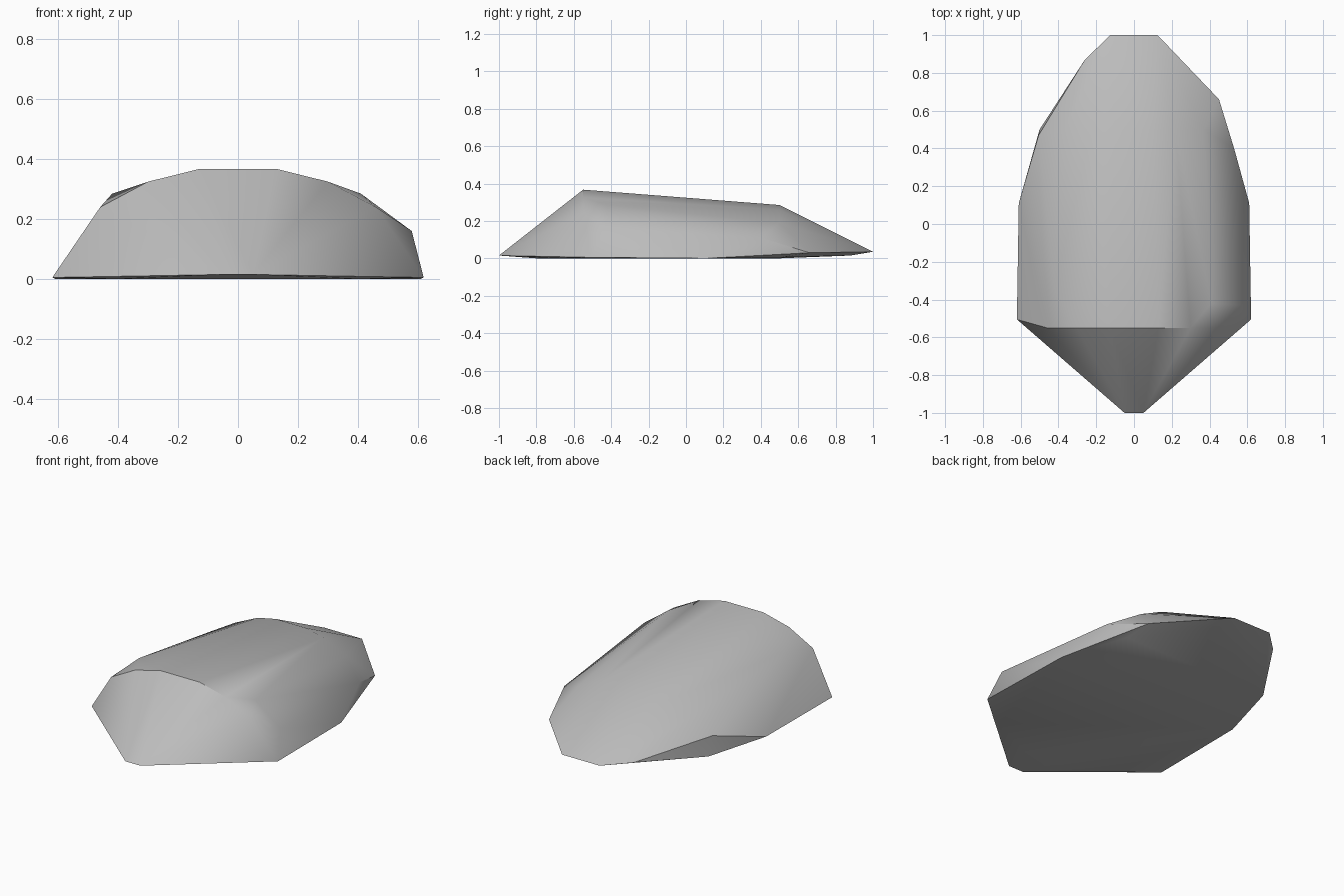
import bpy
import bmesh

# Remove the default object
default_cube = bpy.data.objects.get("Cube")
if default_cube:
    bpy.data.objects.remove(default_cube, do_unlink=True)


def make_material(name, colour):
    material = bpy.data.materials.new(name)
    material.use_nodes = True
    material.diffuse_color = colour
    shader = material.node_tree.nodes["Principled BSDF"]
    shader.inputs["Base Color"].default_value = colour
    return material


def mirrored(points):
    """Return the points together with their reflection across the centre plane."""
    return points + [(-x, y, z) for x, y, z in points]


def section(y, half_profile):
    """Symmetric cross-section at depth y from (x, z) pairs."""
    return mirrored([(x, y, z) for x, z in half_profile])


def hull_object(name, points, material):
    """Wrap the corner points in a tight faceted skin."""
    mesh = bpy.data.meshes.new(name)
    shape = bmesh.new()
    for point in points:
        shape.verts.new(point)
    result = bmesh.ops.convex_hull(shape, input=shape.verts)
    spare = {item for item in result["geom_interior"] + result["geom_unused"]
             if isinstance(item, bmesh.types.BMVert)}
    bmesh.ops.delete(shape, geom=list(spare), context="VERTS")
    bmesh.ops.recalc_face_normals(shape, faces=shape.faces)
    shape.to_mesh(mesh)
    shape.free()
    mesh.materials.append(material)
    rock = bpy.data.objects.new(name, mesh)
    bpy.context.collection.objects.link(rock)
    return rock


corners = []

# Pointed front lip and the arched crest behind it
corners += section(-1, [(0.05, 0.015)])
corners += section(-0.55, [(0.13, 0.367), (0.3, 0.325), (0.46, 0.24)])

# Shoulders just behind the crest
corners += [(0.41, -0.42, 0.285), (-0.42, -0.34, 0.285), (0.58, -0.43, 0.16)]

# Widest line along the ground
corners += section(-0.505, [(0.62, 0.005)])
corners += section(0.11, [(0.61, 0)])

# Rear arch where the back starts to slope down
corners += section(0.5, [(0.1, 0.285), (0.22, 0.26), (0.37, 0.19)])
corners += [(0.53, 0.4, 0.11), (-0.505, 0.47, 0.115)]

# Thin rear edge
corners += section(1, [(0.125, 0.035)])
corners += [(0.45, 0.66, 0.03), (-0.26, 0.87, 0.04)]

# Slightly bellied underside
corners += section(-0.8, [(0.1, 0)])
corners += section(-0.66, [(0.41, 0)])
corners += section(0.88, [(0.15, 0.015)])
corners += [(0.47, 0.5, 0.005), (-0.5, 0.5, 0)]

stone_grey = make_material("stone grey", (0.5, 0.5, 0.5, 1))
boulder = hull_object("flat_boulder", corners, stone_grey)

# Soft facets with crisp edges at the crest and base
bpy.ops.object.select_all(action="DESELECT")
boulder.select_set(True)
bpy.context.view_layer.objects.active = boulder
bpy.ops.object.shade_smooth_by_angle(angle=0.6)
